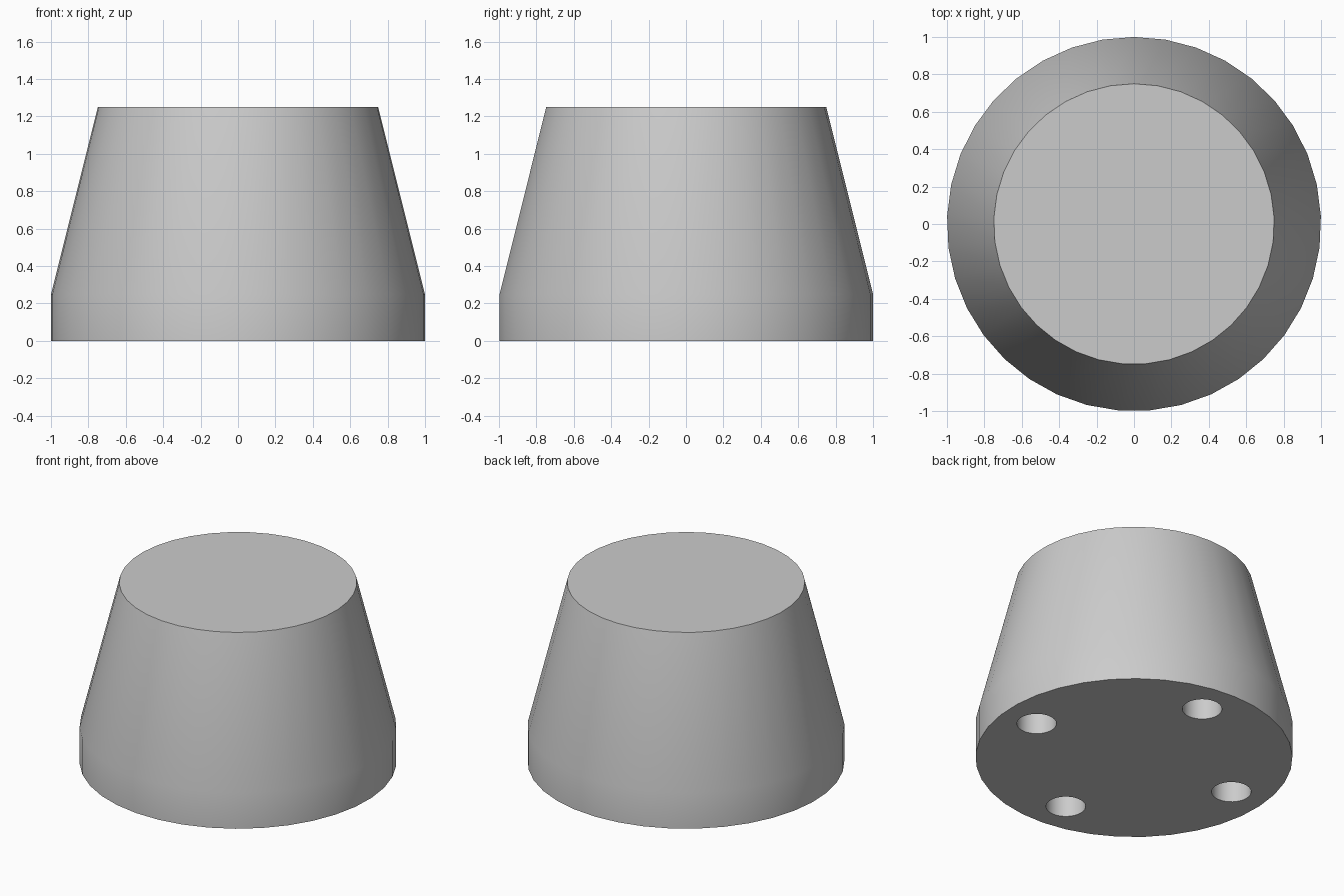
import bpy
import math
from mathutils import Matrix, Vector

SIDES = 37
PROFILE = [(1.0, 0.0), (1.0, 0.25), (0.75, 1.25)]  # radius, height
HOLE_RADIUS, HOLE_DEPTH, HOLE_RING = 0.125, 0.25, 0.75
HOLE_TURN = math.radians(-5)

cube = bpy.data.objects.get("Cube")
if cube:
    bpy.data.objects.remove(cube, do_unlink=True)

import bmesh


def make_object(name, bm):
    bmesh.ops.recalc_face_normals(bm, faces=bm.faces)
    mesh = bpy.data.meshes.new(name)
    bm.to_mesh(mesh)
    bm.free()
    obj = bpy.data.objects.new(name, mesh)
    bpy.context.collection.objects.link(obj)
    return obj


grey = bpy.data.materials.new("plain_grey")
grey.use_nodes = True
colour = (0.6, 0.6, 0.6, 1)
grey.diffuse_color = colour
grey.node_tree.nodes["Principled BSDF"].inputs["Base Color"].default_value = colour

# Tapered body with a short straight base
bm = bmesh.new()
rings = []
for radius, height in PROFILE:
    angles = [math.pi / 2 + math.tau * i / SIDES for i in range(SIDES)]
    rings.append([bm.verts.new((radius * math.cos(a), radius * math.sin(a), height))
                  for a in angles])
for low, high in zip(rings, rings[1:]):
    for i in range(SIDES):
        j = (i + 1) % SIDES
        bm.faces.new((low[i], low[j], high[j], high[i]))
bm.faces.new(rings[0])
bm.faces.new(rings[-1])
body = make_object("tapered_foot", bm)
body.data.materials.append(grey)

# Four round holes in the underside
bm = bmesh.new()
for k in range(4):
    a = HOLE_TURN + k * math.pi / 2
    centre = Vector((HOLE_RING * math.cos(a), HOLE_RING * math.sin(a), 0))
    bmesh.ops.create_cone(bm, cap_ends=True, segments=32, radius1=HOLE_RADIUS,
                          radius2=HOLE_RADIUS, depth=2 * HOLE_DEPTH,
                          matrix=Matrix.Translation(centre))
cutter = make_object("hole_cutter", bm)
cutter.hide_render = True
cutter.data.materials.append(grey)

cut = body.modifiers.new("holes", "BOOLEAN")
cut.operation = "DIFFERENCE"
cut.solver = "EXACT"
cut.object = cutter

bpy.ops.object.select_all(action="DESELECT")
body.select_set(True)
bpy.context.view_layer.objects.active = body
bpy.ops.object.modifier_apply(modifier=cut.name)
bpy.data.objects.remove(cutter, do_unlink=True)

# Smooth sides, crisp rims
bpy.ops.object.shade_smooth_by_angle(angle=math.radians(30))
